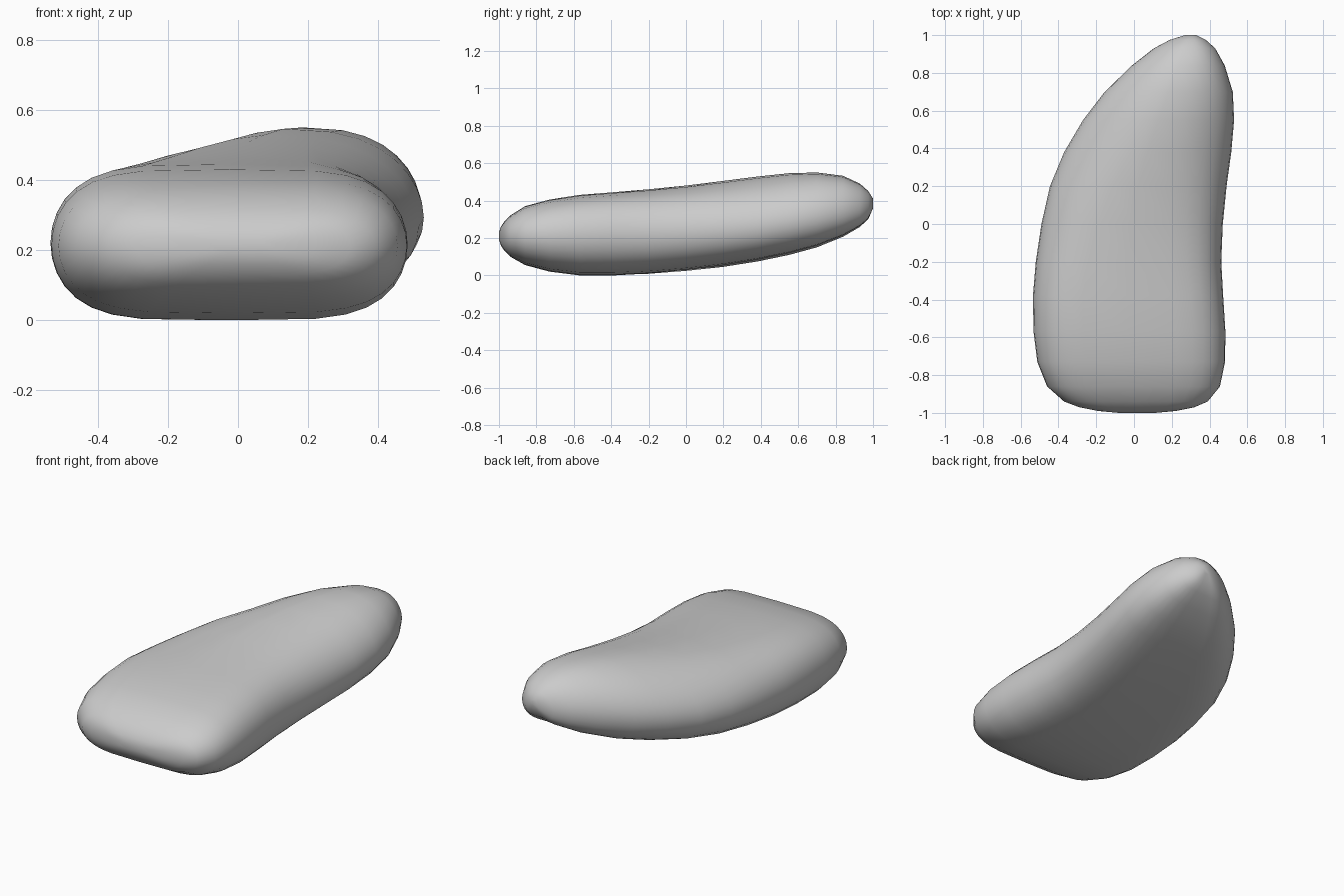
import bpy, bmesh
from math import sin, cos, pi, copysign

# Cross-sections front to back: y, left x, right x, bottom z, top z
SECTIONS = [
    (-1.00, -0.08, 0.11, 0.19, 0.23),
    (-0.99, -0.19, 0.22, 0.16, 0.26),
    (-0.97, -0.29, 0.32, 0.13, 0.29),
    (-0.94, -0.37, 0.39, 0.10, 0.32),
    (-0.86, -0.46, 0.455, 0.055, 0.37),
    (-0.73, -0.512, 0.482, 0.02, 0.405),
    (-0.57, -0.532, 0.484, 0.0, 0.43),
    (-0.38, -0.535, 0.472, 0.0, 0.445),
    (-0.20, -0.52, 0.462, 0.01, 0.46),
    (0.00, -0.49, 0.47, 0.03, 0.48),
    (0.20, -0.445, 0.49, 0.055, 0.505),
    (0.38, -0.37, 0.515, 0.085, 0.528),
    (0.55, -0.27, 0.53, 0.12, 0.546),
    (0.70, -0.155, 0.523, 0.16, 0.55),
    (0.84, -0.01, 0.48, 0.215, 0.532),
    (0.93, 0.105, 0.43, 0.265, 0.49),
    (0.975, 0.19, 0.38, 0.305, 0.45),
    (1.00, 0.27, 0.33, 0.36, 0.41),
]
SIDES = 32


def spow(v, e):
    return copysign(abs(v) ** e, v)


# Cushion body: pillow-shaped rings lofted along y, left flank softer at the back
bm = bmesh.new()
rings = []
for y, l, r, b, t in SECTIONS:
    w = min(1, max(0, (y + 0.4) / 0.8))
    cx, cz, hx, hz = (l + r) / 2, (b + t) / 2, (r - l) / 2, (t - b) / 2
    ring = []
    for i in range(SIDES):
        a = 2 * pi * i / SIDES
        c, s = cos(a), sin(a)
        if c > 0:
            n = 4.5 - 1.5 * w
        else:
            n = 4.5 - (2.5 if s > 0 else 1.5) * w
        u = spow(c, 2 / n)
        drop = w * hz / 0.21 * (0.04 * u * u + 0.03 * max(0, -u))
        ring.append(bm.verts.new((cx + hx * u, y, cz + hz * s - drop)))
    rings.append(ring)
for p, q in zip(rings, rings[1:]):
    for i in range(SIDES):
        j = (i + 1) % SIDES
        bm.faces.new((p[i], p[j], q[j], q[i]))
bm.faces.new(rings[0])
bm.faces.new(rings[-1])
bmesh.ops.recalc_face_normals(bm, faces=bm.faces)
for f in bm.faces:
    f.smooth = True

mesh = bpy.data.meshes.new("cushion")
bm.to_mesh(mesh)
bm.free()
body = bpy.data.objects.new("cushion", mesh)
bpy.context.collection.objects.link(body)
